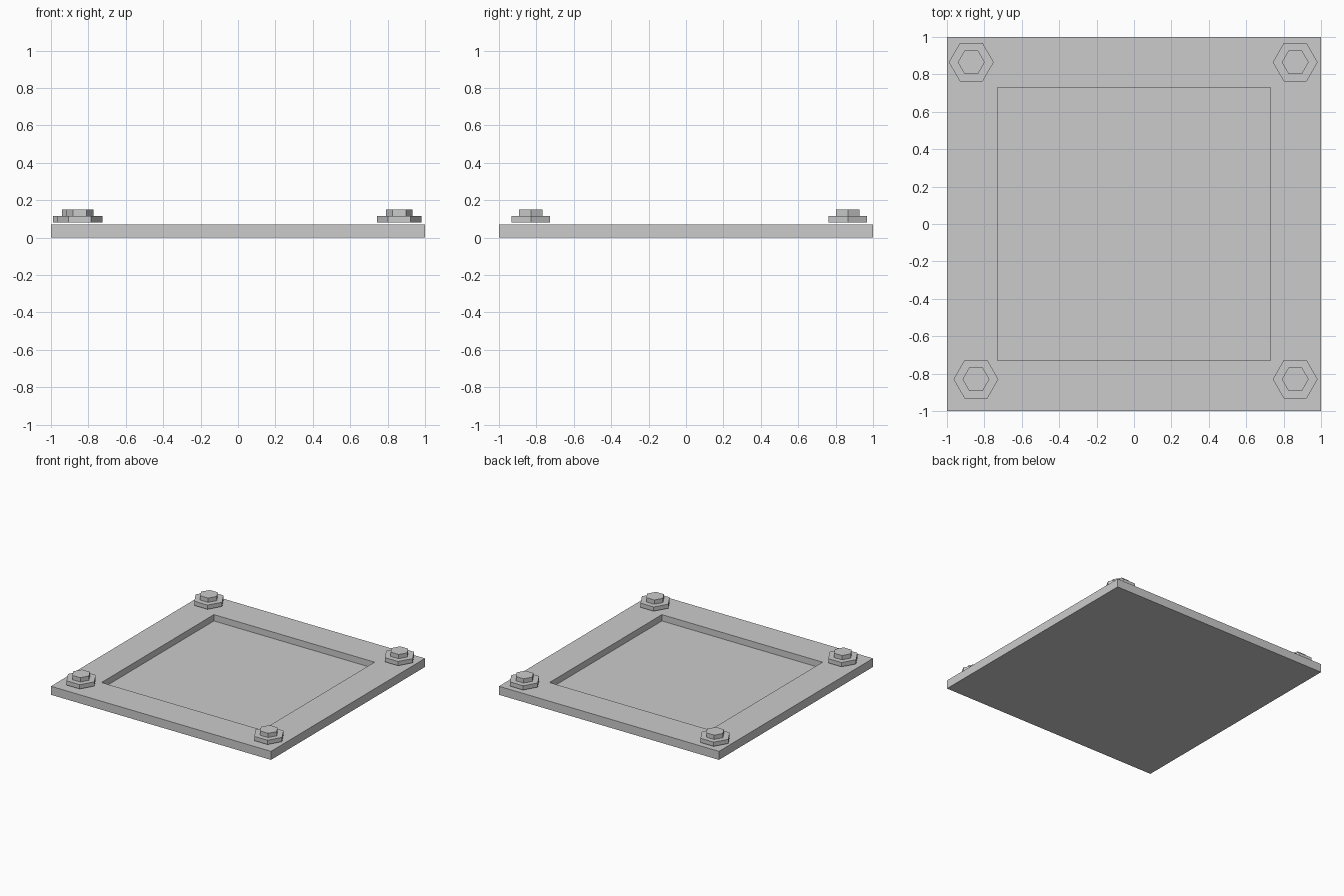
import bpy, bmesh, math

if "Cube" in bpy.data.objects:
    bpy.data.objects.remove(bpy.data.objects["Cube"])


def add_object(name, bm):
    bmesh.ops.recalc_face_normals(bm, faces=bm.faces)
    mesh = bpy.data.meshes.new(name)
    bm.to_mesh(mesh)
    bm.free()
    obj = bpy.data.objects.new(name, mesh)
    bpy.context.collection.objects.link(obj)
    return obj


def loft(bm, rings):
    """Join rings of (radius, z) with equal side counts, capping both ends."""
    loops = [[bm.verts.new(p) for p in ring] for ring in rings]
    n = len(loops[0])
    for a, b in zip(loops, loops[1:]):
        for i in range(n):
            j = (i + 1) % n
            bm.faces.new((a[i], a[j], b[j], b[i]))
    bm.faces.new(loops[0][::-1])
    bm.faces.new(loops[-1])


def polygon(sides, radius, z, turn=0.0):
    return [(radius * math.cos(turn + 2 * math.pi * i / sides),
             radius * math.sin(turn + 2 * math.pi * i / sides), z)
            for i in range(sides)]


def square(half, z):
    return polygon(4, half * math.sqrt(2), z, math.pi / 4)


# Square plate with a sunken panel
bm = bmesh.new()
loft(bm, [square(1, 0), square(1, 0.07), square(0.73, 0.07), square(0.73, 0.018)])
add_object("recessed_plate", bm)

# Stepped hexagonal bolts, hovering just above the plate corners
corners = {
    "front_left": (-0.845, -0.83),
    "front_right": (0.862, -0.83),
    "back_left": (-0.87, 0.865),
    "back_right": (0.862, 0.865),
}
for place, (x, y) in corners.items():
    bm = bmesh.new()
    loft(bm, [polygon(6, 0.12, 0.08), polygon(6, 0.12, 0.115),
              polygon(6, 0.072, 0.115), polygon(6, 0.072, 0.15)])
    bolt = add_object("bolt_" + place, bm)
    bolt.location = (x, y, 0)
